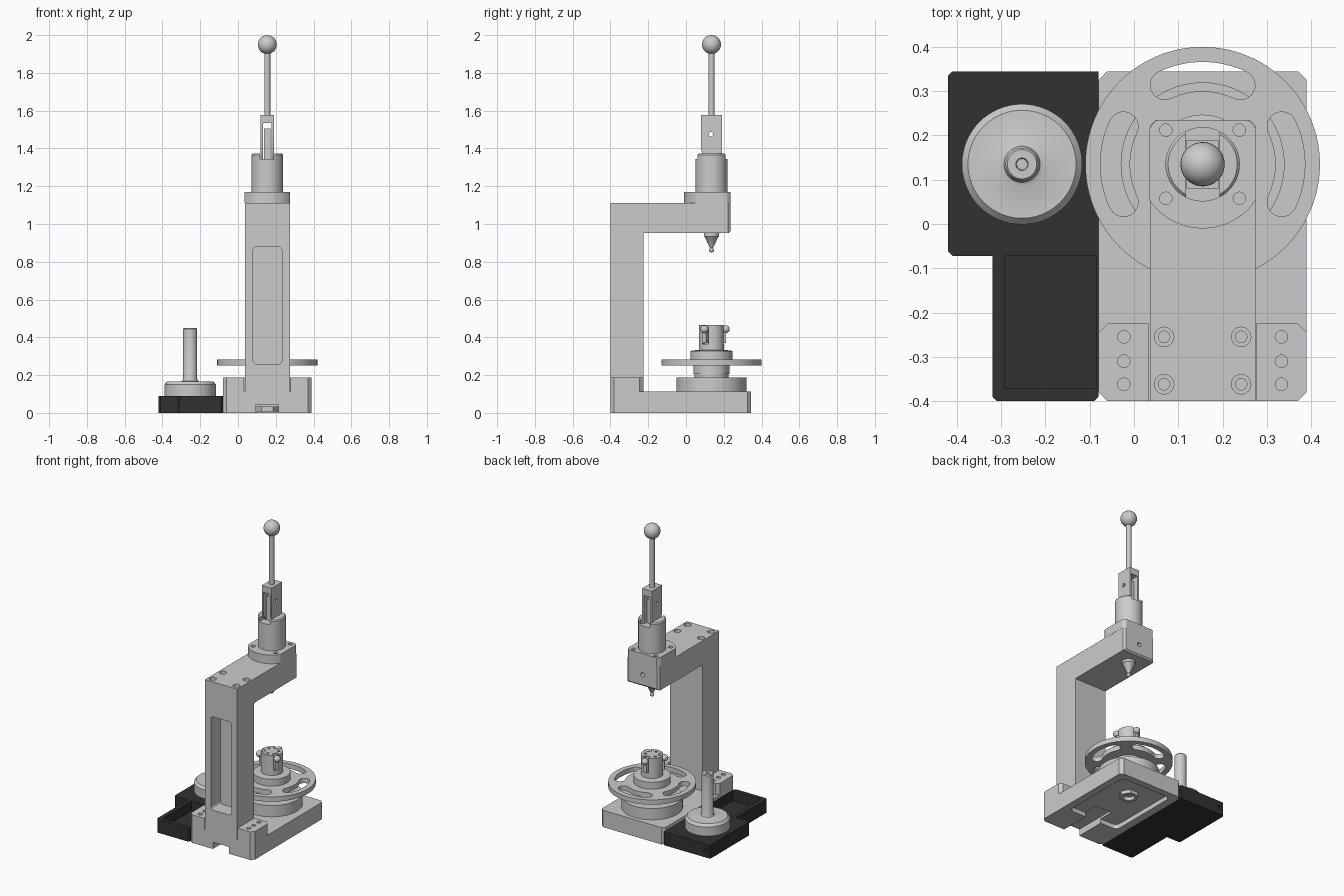
import bpy, bmesh, math
from mathutils import Vector

if "Cube" in bpy.data.objects:
    bpy.data.objects.remove(bpy.data.objects["Cube"])

CX, CY = 0.155, 0.135      # press axis
SX = -0.253                # spool post axis

def finish(name, bm):
    bmesh.ops.recalc_face_normals(bm, faces=bm.faces)
    me = bpy.data.meshes.new(name)
    bm.to_mesh(me)
    bm.free()
    ob = bpy.data.objects.new(name, me)
    bpy.context.collection.objects.link(ob)
    return ob

def prism(name, pts, w0, w1, axis='Z'):
    """Extrude a 2D outline along an axis."""
    to3 = {'Z': lambda u, v, w: (u, v, w),
           'X': lambda u, v, w: (w, u, v),
           'Y': lambda u, v, w: (u, w, v)}[axis]
    bm = bmesh.new()
    f = bm.faces.new([bm.verts.new(to3(u, v, w0)) for u, v in pts])
    ext = bmesh.ops.extrude_face_region(bm, geom=[f])['geom']
    shift = Vector(to3(0, 0, w1 - w0))
    for g in ext:
        if isinstance(g, bmesh.types.BMVert):
            g.co += shift
    return finish(name, bm)

def box(name, x0, x1, y0, y1, z0, z1):
    return prism(name, [(x0, y0), (x1, y0), (x1, y1), (x0, y1)], z0, z1)

def circle(u, v, r, n=32):
    return [(u + r * math.cos(2 * math.pi * i / n), v + r * math.sin(2 * math.pi * i / n)) for i in range(n)]

def rounded(u0, u1, v0, v1, r, n=6):
    pts = []
    for k, (u, v) in enumerate([(u1 - r, v1 - r), (u0 + r, v1 - r), (u0 + r, v0 + r), (u1 - r, v0 + r)]):
        for i in range(n + 1):
            a = math.pi / 2 * (k + i / n)
            pts.append((u + r * math.cos(a), v + r * math.sin(a)))
    return pts

def lathe(name, x, y, prof, n=64):
    """Revolve an (r, z) profile about a vertical axis."""
    bm = bmesh.new()
    vs = [bm.verts.new((r, 0, z)) for r, z in prof]
    es = [bm.edges.new(p) for p in zip(vs, vs[1:])]
    bmesh.ops.spin(bm, geom=vs + es, cent=(0, 0, 0), axis=(0, 0, 1), angle=2 * math.pi, steps=n)
    bmesh.ops.remove_doubles(bm, verts=bm.verts, dist=1e-5)
    bmesh.ops.translate(bm, verts=bm.verts, vec=(x, y, 0))
    return finish(name, bm)

def ball(name, x, y, z, r, n=32):
    return lathe(name, x, y, [(r * math.sin(math.pi * i / 16), z - r * math.cos(math.pi * i / 16))
                              if 0 < i < 16 else (0, z + (r if i else -r)) for i in range(17)], n)

def cut(ob, *cutters):
    for c in cutters:
        m = ob.modifiers.new('cut', 'BOOLEAN')
        m.operation, m.solver, m.object = 'DIFFERENCE', 'EXACT', c
        bpy.context.view_layer.objects.active = ob
        bpy.ops.object.modifier_apply(modifier=m.name)
        bpy.data.objects.remove(c)

def hole(x, y, r, z0, z1):
    return prism('cutter', circle(x, y, r, 24), z0, z1)

# Base plate with underside pocket, cable channel and front keyway
base = prism('base_plate', [(-.08, -.38), (-.06, -.40), (.37, -.40), (.39, -.38), (.39, .325),
                            (.37, .345), (-.06, .345), (-.08, .325)], 0, .112)
cut(base, prism('cutter', rounded(-.03, .34, -.20, .30, .03), -.02, .03),
    box('cutter', .095, .215, -.5, -.1, -.02, .045))
nut = prism('base_nut', circle(CX, CY, .06, 6), .008, .04)
cut(nut, hole(CX, CY, .035, -.01, .03))

# Clamp blocks either side of the column, mirrored about the press axis
for side, name in ((-1, 'left_clamp_block'), (1, 'right_clamp_block')):
    X = lambda d: CX + side * d
    blk = prism(name, [(X(.122), -.40), (X(.215), -.40), (X(.235), -.38), (X(.235), -.245),
                       (X(.215), -.225), (X(.122), -.225)], .11, .187)
    cut(blk, *[hole(X(.178), y, .014, .15, .25) for y in (-.255, -.31, -.362)])

# C-shaped column and arm
column = prism('column_and_arm', [(-.40, .11), (-.225, .11), (-.225, .952), (.225, .952), (.235, .962),
                                  (.235, 1.112), (-.40, 1.112)], CX - .119, CX + .119, 'X')
cut(column, prism('cutter', rounded(.08, .232, .258, .88, .02), -.5, -.30, 'Y'),
    prism('cutter', circle(CX, 1.03, .014, 24), .2, .3, 'Y'))
for s in (-1, 1):
    e = CX + s * .119
    cut(column, prism('cutter', [(e - s * .014, .236), (e + s * .01, .246), (e + s * .001, .221)], .9, 1.2))
    for y in (-.255, -.362):
        cut(column, hole(CX + s * .087, y, .022, 1.085, 1.2), hole(CX + s * .087, y, .013, 1.05, 1.2))

# Clipped round flange with bolts
flange = prism('head_flange', [(CX + max(-.12, min(.12, u)), CY + min(.1, v))
                               for u, v in circle(0, 0, .145, 96)], 1.11, 1.17)
for sx in (-1, 1):
    for sy in (-1, 1):
        x, y = CX + sx * .083, CY + sy * .077
        cut(flange, hole(x, y, .014, 1.15, 1.2))

# Press cylinder with top slot
cyl = lathe('press_cylinder', CX, CY, [(0, 1.165), (.084, 1.165), (.084, 1.365), (.078, 1.372), (0, 1.372)])
cut(cyl, box('cutter', CX - .038, CX + .038, 0, .3, 1.345, 1.4))

# Lever fork, link, rod and knob
fork = prism('lever_fork', [(.105, 1.345), (.19, 1.345), (.19, 1.578), (.08, 1.578), (.08, 1.39)],
             CX - .036, CX + .036, 'X')
cut(fork, box('cutter', CX - .023, CX + .023, 0, .3, 1.3, 1.535))
link = box('lever_link', CX - .017, CX + .017, .105, .165, 1.34, 1.505)
for o in (fork, link):
    cut(o, prism('cutter', circle(.132, 1.475, .012, 24), 0, .3, 'X'))
lathe('lever_rod', CX, CY, [(0, 1.57), (.016, 1.57), (.016, 1.92), (0, 1.92)], 32)
ball('lever_knob', CX, CY, 1.95, .05, 48)

# Conical press tip
lathe('press_tip', CX, CY, [(0, .96), (.041, .96), (.041, .935), (.035, .93), (.012, .88), (.007, .872), (0, .872)], 48)
ball('tip_ball', CX, CY, .862, .013, 24)

# Turntable bearing, slotted wheel and hub
lathe('bearing_disc', CX, CY, [(0, .10), (.185, .10), (.185, .187), (0, .187)], 96)
lathe('wheel_spindle', CX, CY, [(0, .18), (.09, .18), (.09, .205), (.096, .205), (.096, .26), (0, .26)])
wheel = lathe('hand_wheel', CX, CY, [(0, .25), (.265, .25), (.265, .282), (0, .282)], 128)
for k in range(4):
    mid, half, rm, rw = k * math.pi / 2, math.radians(25.5), .198, .033
    pts = []
    for i in range(17):                      # outer arc
        a = mid - half + 2 * half * i / 16
        pts.append(((rm + rw) * math.cos(a), (rm + rw) * math.sin(a)))
    for end in (1, -1):                      # end caps and inner arc
        a = mid + end * half
        for i in range(1, 10):
            t = a + (0 if end > 0 else math.pi) + math.pi * i / 10
            pts.append((rm * math.cos(a) + rw * math.cos(t), rm * math.sin(a) + rw * math.sin(t)))
        if end > 0:
            for i in range(17):
                b = mid + half - 2 * half * i / 16
                pts.append(((rm - rw) * math.cos(b), (rm - rw) * math.sin(b)))
    cut(wheel, prism('cutter', [(CX + u, CY + v) for u, v in pts], .2, .35))
lathe('wheel_hub', CX, CY, [(0, .27), (.112, .27), (.112, .328), (.085, .332), (0, .332)])

# Chuck with three ball-ended fingers
chuck = lathe('chuck_body', CX, CY, [(0, .32), (.067, .32), (.067, .465), (0, .465)])
for k in range(3):
    a = math.radians(90 + 120 * k)
    c, s = math.cos(a), math.sin(a)
    P = lambda r, t: (CX + r * c - t * s, CY + r * s + t * c)
    cut(chuck, prism('cutter', [P(.04, -.018), P(.1, -.018), P(.1, .018), P(.04, .018)], .365, .5),
        hole(*P(-.042, 0), .009, .44, .5))
    prism(f'chuck_finger_{k + 1}', [P(.035, -.012), P(.077, -.012), P(.077, .012), P(.035, .012)], .37, .44)
    ball(f'chuck_ball_{k + 1}', *P(.075, 0), .443, .021, 24)

# Dark side tray
side = prism('side_tray', [(-.32, -.39), (-.31, -.40), (-.09, -.40), (-.08, -.39), (-.08, .345), (-.41, .345),
                           (-.42, .335), (-.42, -.062), (-.41, -.072), (-.32, -.072)], 0, .09)
cut(side, box('cutter', -.292, -.085, -.372, -.072, .025, .2),
    prism('cutter', circle(-.385, .045, .013, 24), .3, .4, 'Y'))
mat = bpy.data.materials.new('dark')
mat.diffuse_color = (.03, .032, .031, 1)
mat.use_nodes = True
mat.node_tree.nodes["Principled BSDF"].inputs["Base Color"].default_value = mat.diffuse_color
side.data.materials.clear()
side.data.materials.append(mat)

# Spool disc and post
lathe('spool_post', SX, CY, [(0, .08), (.136, .08), (.136, .15), (.122, .166), (.05, .166), (.041, .17), (.037, .18),
                             (.037, .445), (.033, .45), (.014, .45), (.012, .40), (0, .40)])

# Smooth curved walls, keep edges sharp
for ob in bpy.data.objects:
    ob.select_set(True)
bpy.context.view_layer.objects.active = base
bpy.ops.object.shade_smooth_by_angle(angle=math.radians(30))
